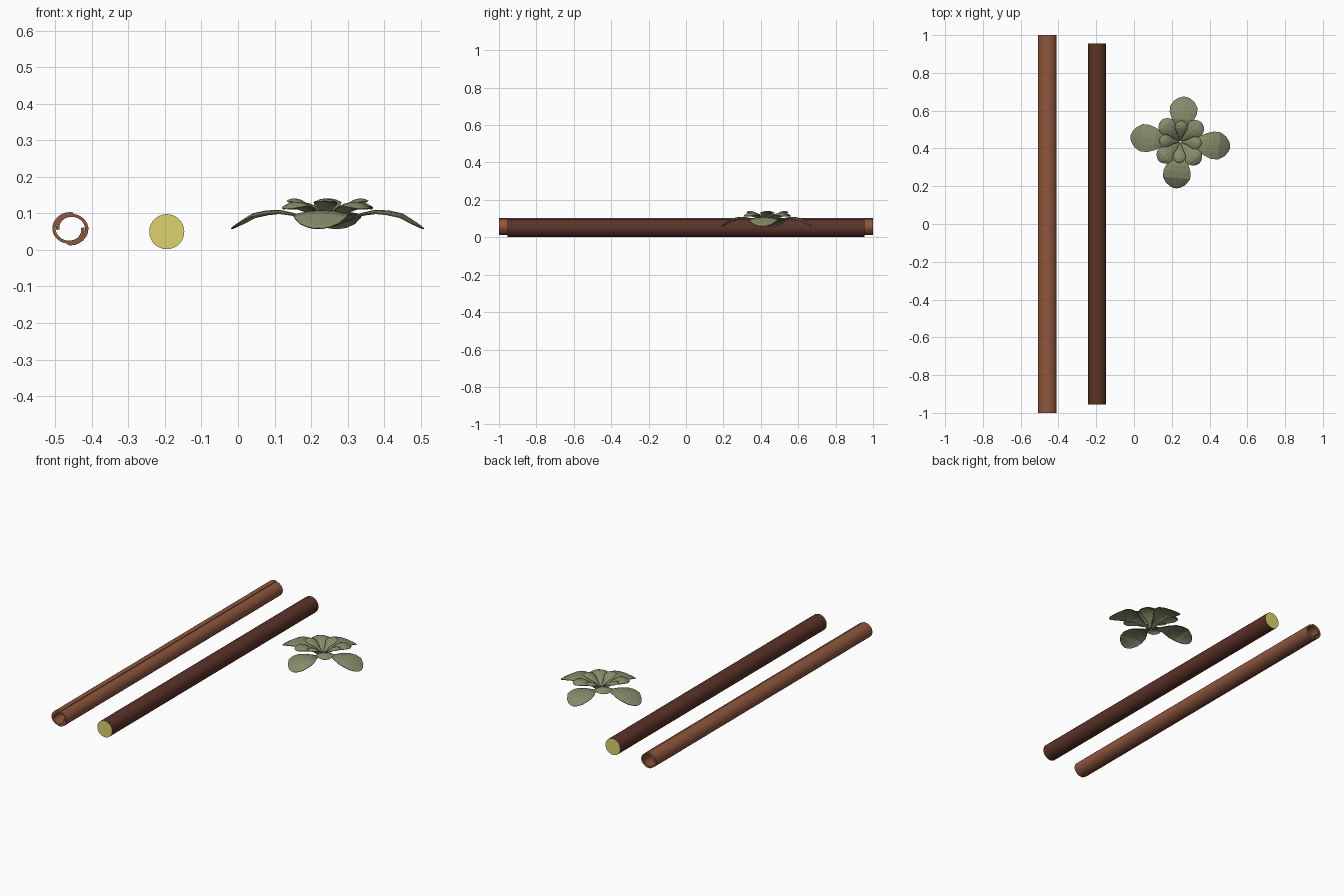
import bpy, bmesh, math
from mathutils import Vector

if "Cube" in bpy.data.objects:
    bpy.data.objects.remove(bpy.data.objects["Cube"])


def material(name, color):
    m = bpy.data.materials.new(name)
    m.diffuse_color = (*color, 1)
    m.use_nodes = True
    m.node_tree.nodes["Principled BSDF"].inputs["Base Color"].default_value = m.diffuse_color
    return m


bark = material("bark", (0.27, 0.095, 0.045))
root = material("dark_root", (0.105, 0.033, 0.02))
pith = material("yellow_pith", (0.72, 0.65, 0.15))
green = material("leaf_green", (0.235, 0.26, 0.14))


def finish(bm, name, mats, loc=(0, 0, 0)):
    bmesh.ops.recalc_face_normals(bm, faces=bm.faces)
    me = bpy.data.meshes.new(name)
    bm.to_mesh(me)
    bm.free()
    for m in mats:
        me.materials.append(m)
    ob = bpy.data.objects.new(name, me)
    ob.location = loc
    bpy.context.collection.objects.link(ob)
    return ob


# Rolled bark: two interlocking curls, each a thick spiral strip
def bark_curl(name, turn):
    n, half = 22, 0.0045
    outline = []
    for side in (1, -1):
        steps = range(n + 1) if side == 1 else range(n, -1, -1)
        for i in steps:
            t = i / n
            a = turn + math.radians(185 - 285 * t)
            r = 0.034 + 0.011 * min(1, t * 1.6) + side * half
            outline.append((r * 1.0 * math.cos(a), r * 0.92 * math.sin(a)))
    bm = bmesh.new()
    ends = [[bm.verts.new((x, y, z)) for x, z in outline] for y in (-1, 1)]
    m = 2 * n + 2
    for i in range(m):
        j = (i + 1) % m
        bm.faces.new((ends[0][i], ends[0][j], ends[1][j], ends[1][i]))
    for e in ends:
        for i in range(n):
            bm.faces.new((e[i], e[i + 1], e[m - 2 - i], e[m - 1 - i]))
    finish(bm, name, [bark], (-0.459, 0, 0.058))


bark_curl("bark_curl_a", 0)
bark_curl("bark_curl_b", math.pi)

# Solid root stick with pale cut ends
bpy.ops.mesh.primitive_cylinder_add(vertices=28, radius=0.048, depth=1.91,
                                    location=(-0.195, 0, 0.05),
                                    rotation=(math.pi / 2, 0, 0))
stick = bpy.context.object
stick.name = "root_stick"
stick.data.materials.append(root)
stick.data.materials.append(pith)
for p in stick.data.polygons:
    p.material_index = 1 if len(p.vertices) > 4 else 0


# Leaves: spoon-shaped sheets arching out from the centre
def leaf(name, angle, length, width, heights, fold):
    rows = (0.04, 0.2, 0.36, 0.5, 0.64, 0.78, 0.9, 0.97, 1.0)
    widths = (0.1, 0.26, 0.52, 0.8, 0.98, 0.98, 0.72, 0.4, 0.12)
    bm = bmesh.new()
    grid = []
    ca, sa = math.cos(angle), math.sin(angle)
    for t, w, h in zip(rows, widths, heights):
        row = []
        for s in (-1, -0.5, 0, 0.5, 1):
            x, y = t * length, s * w * width / 2
            z = h - fold * w * s * s
            row.append(bm.verts.new((x * ca - y * sa, x * sa + y * ca, z)))
        grid.append(row)
    for a, b in zip(grid, grid[1:]):
        for i in range(4):
            bm.faces.new((a[i], a[i + 1], b[i + 1], b[i]))
    ob = finish(bm, name, [green], (0.245, 0.435, 0))
    mod = ob.modifiers.new("thickness", 'SOLIDIFY')
    mod.thickness = 0.003


large = (0.065, 0.085, 0.102, 0.11, 0.108, 0.1, 0.08, 0.067, 0.06)
medium = (0.07, 0.092, 0.111, 0.123, 0.13, 0.132, 0.125, 0.118, 0.114)
small = (0.085, 0.1, 0.116, 0.128, 0.137, 0.141, 0.14, 0.137, 0.135)
for k in range(4):
    q = k * math.pi / 2
    leaf(f"large_leaf_{k}", q + math.radians(-6), (0.265, 0.24, 0.265, 0.247)[k],
         0.148, large, 0.01)
    leaf(f"medium_leaf_{k}", q + math.radians(41), 0.152, 0.095, medium, 0.012)
    leaf(f"small_leaf_{k}", q + math.radians(-4), 0.112, 0.066, small, 0.01)
